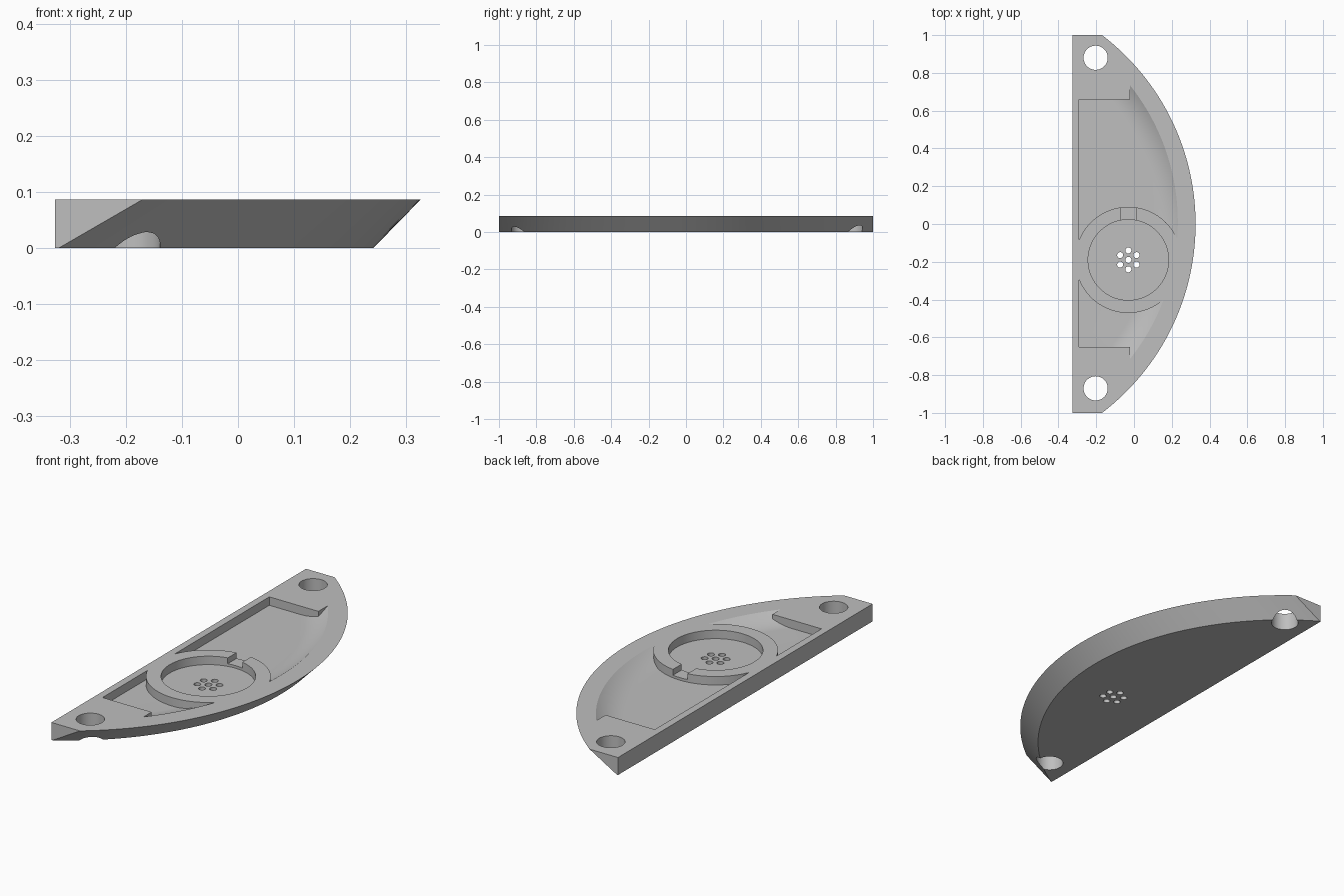
import bpy, bmesh, math
from mathutils import Matrix

if "Cube" in bpy.data.objects:
    bpy.data.objects.remove(bpy.data.objects["Cube"], do_unlink=True)

BACK, ARC_X = -0.326, -0.931      # rear edge and centre of the big arc
TOP, FLOOR = 0.087, 0.045         # top face and pocket floor
CX, CY = -0.03, -0.19             # centre of the round seat

grey = bpy.data.materials.new("grey plastic")
grey.use_nodes = True
grey.diffuse_color = (0.52, 0.52, 0.52, 1)
grey.node_tree.nodes["Principled BSDF"].inputs["Base Color"].default_value = (0.52, 0.52, 0.52, 1)


def make(name, bm):
    bmesh.ops.recalc_face_normals(bm, faces=bm.faces)
    mesh = bpy.data.meshes.new(name)
    bm.to_mesh(mesh)
    bm.free()
    mesh.materials.append(grey)
    obj = bpy.data.objects.new(name, mesh)
    bpy.context.collection.objects.link(obj)
    return obj


def loft(name, low, high, z0, z1):
    """Solid between two outlines with equal point counts."""
    bm = bmesh.new()
    a = [bm.verts.new((x, y, z0)) for x, y in low]
    b = [bm.verts.new((x, y, z1)) for x, y in high]
    bm.faces.new(a)
    bm.faces.new(b)
    for i in range(len(a)):
        j = (i + 1) % len(a)
        bm.faces.new((a[i], a[j], b[j], b[i]))
    return make(name, bm)


def box(name, x0, x1, y0, y1, z0, z1):
    pts = [(x0, y0), (x1, y0), (x1, y1), (x0, y1)]
    return loft(name, pts, pts, z0, z1)


def cylinder(name, x, y, r, z0, z1, n=96):
    pts = [(x + r * math.cos(2 * math.pi * i / n), y + r * math.sin(2 * math.pi * i / n))
           for i in range(n)]
    return loft(name, pts, pts, z0, z1)


def boolean(target, tool, operation):
    """Apply a boolean and discard the tool."""
    tool.hide_render = True
    mod = target.modifiers.new("cut", 'BOOLEAN')
    mod.operation, mod.solver, mod.object = operation, 'EXACT', tool
    bpy.context.view_layer.objects.active = target
    bpy.ops.object.modifier_apply(modifier=mod.name)
    bpy.data.objects.remove(tool, do_unlink=True)


# Half-moon body with the curved wall leaning outward
def outline(r, n=96):
    end = math.asin(1 / r)
    arc = [(ARC_X + r * math.cos(t), r * math.sin(t))
           for t in (end * (2 * i / n - 1) for i in range(n + 1))]
    return [(BACK, -1)] + arc + [(BACK, 1)]


body = loft("half_moon_tray", outline(1.172), outline(1.257), 0, TOP)

# Pocket cutter: a shallow dish whose rim curves up to the top face
R0, R1 = 1.04, 1.163
profile = [(0, FLOOR)]
for i in range(13):
    t = i / 12 * 1.04
    profile.append((R0 + (R1 - R0) * t, FLOOR + (TOP - FLOOR) * t * t))
profile += [(profile[-1][0], 0.2), (0, 0.2)]
bm = bmesh.new()
verts = [bm.verts.new((r, 0, z)) for r, z in profile]
edges = [bm.edges.new(pair) for pair in zip(verts, verts[1:])]
bmesh.ops.spin(bm, geom=verts + edges, cent=(0, 0, 0), axis=(0, 0, 1),
               angle=2 * math.pi, steps=256)
bmesh.ops.remove_doubles(bm, verts=bm.verts, dist=1e-5)
bmesh.ops.transform(bm, matrix=Matrix.Translation((ARC_X, 0.01, 0)), verts=bm.verts)
pocket = make("pocket_cutter", bm)

# Limit the dish to the stepped pocket outline, and leave the seat ring standing
plan = [(-0.29, -0.65), (-0.02, -0.65), (-0.02, -0.9), (0.5, -0.9),
        (0.5, 0.9), (-0.02, 0.9), (-0.02, 0.66), (-0.29, 0.66)]
boolean(pocket, loft("pocket_plan", plan, plan, 0, 0.15), 'INTERSECT')
boolean(pocket, cylinder("ring_outer", CX, CY, 0.281, -0.1, 0.3, 128), 'DIFFERENCE')
boolean(body, pocket, 'DIFFERENCE')

# Round seat recess and the notch through its ring
boolean(body, cylinder("seat_recess", CX, CY, 0.213, FLOOR, 0.2, 128), 'DIFFERENCE')
boolean(body, box("ring_notch", -0.07, 0.01, 0, 0.12, 0.058, 0.2), 'DIFFERENCE')

# Mounting holes at both ends
for y in (-0.87, 0.88):
    boolean(body, cylinder("mounting_hole", -0.203, y, 0.064, -0.1, 0.2, 64), 'DIFFERENCE')

# Cluster of small through holes
spots = [(CX, CY)]
for i in range(6):
    a = math.pi / 2 + i * math.pi / 3
    spots.append((CX + 0.05 * math.cos(a), CY + 0.05 * math.sin(a)))
for x, y in spots:
    boolean(body, cylinder("vent_hole", x, y, 0.016, -0.1, 0.2, 32), 'DIFFERENCE')

# Smooth curved walls, sharp rims
bpy.ops.object.select_all(action='DESELECT')
body.select_set(True)
bpy.context.view_layer.objects.active = body
bpy.ops.object.shade_smooth_by_angle(angle=math.radians(30))
